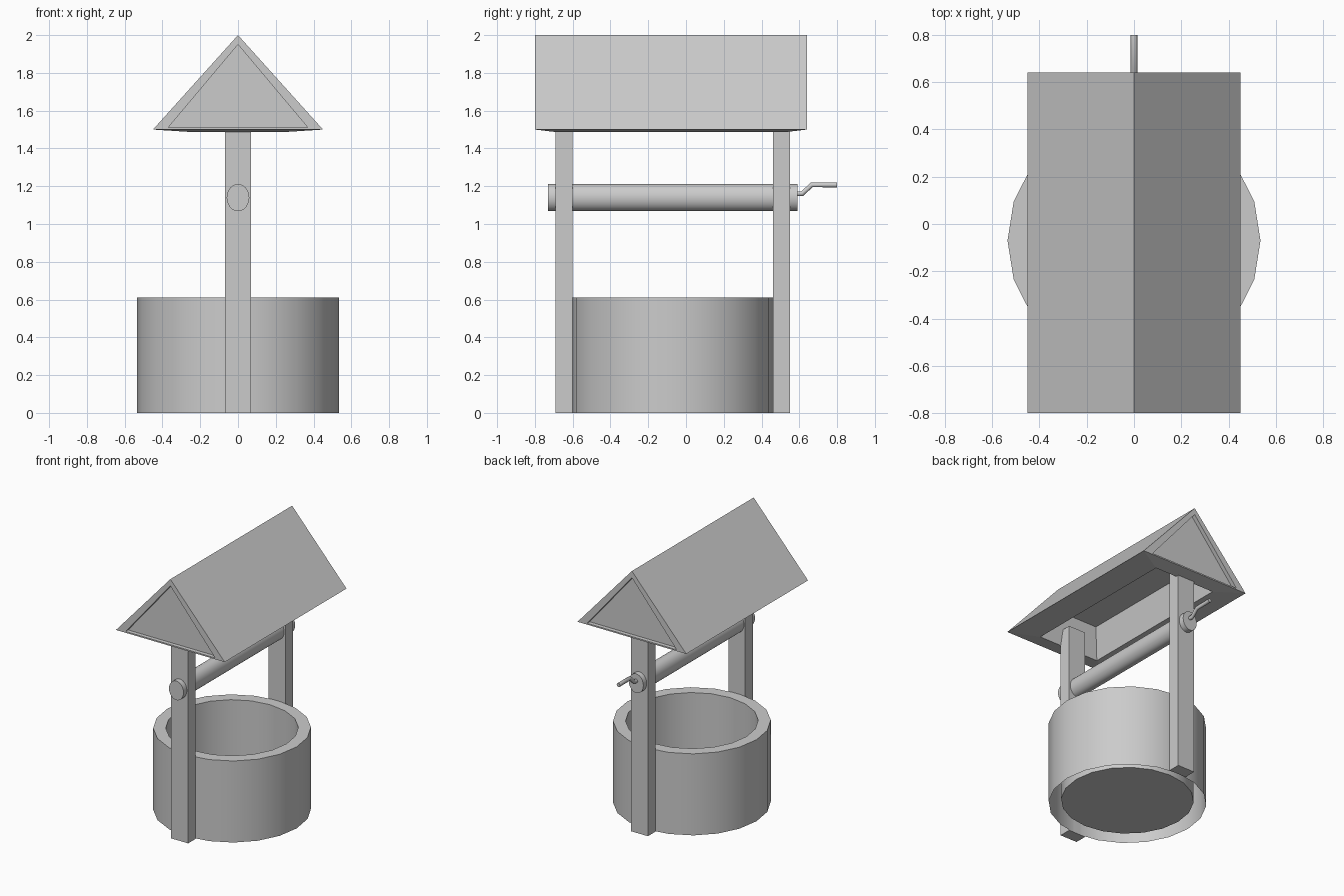
import bpy, bmesh, math

if "Cube" in bpy.data.objects:
    bpy.data.objects.remove(bpy.data.objects["Cube"])

CY = -0.07  # common centre of well and posts along y


def finish(name, bm, smooth=False):
    bmesh.ops.recalc_face_normals(bm, faces=bm.faces)
    me = bpy.data.meshes.new(name)
    bm.to_mesh(me)
    bm.free()
    ob = bpy.data.objects.new(name, me)
    bpy.context.collection.objects.link(ob)
    if smooth:
        bpy.ops.object.select_all(action='DESELECT')
        ob.select_set(True)
        bpy.context.view_layer.objects.active = ob
        bpy.ops.object.shade_smooth_by_angle(angle=math.radians(35))
    return ob


def bridge(bm, a, b):
    n = len(a)
    for i in range(n):
        j = (i + 1) % n
        bm.faces.new((a[i], a[j], b[j], b[i]))


def loop(bm, pts):
    return [bm.verts.new(p) for p in pts]


# Well basin: outer wall open at the base, rim, inner wall and raised floor
bm = bmesh.new()
rings = []
for r, z in [(0.535, 0), (0.535, 0.61), (0.45, 0.61), (0.45, 0.025)]:
    rings.append(loop(bm, [(r * math.cos(math.tau * i / 20),
                            CY + r * math.sin(math.tau * i / 20), z) for i in range(20)]))
for a, b in zip(rings, rings[1:]):
    bridge(bm, a, b)
bm.faces.new(rings[-1])
finish("well_basin", bm, smooth=True)

# Two upright posts
for name, y0, y1 in [("front_post", -0.69, -0.60), ("back_post", 0.46, 0.55)]:
    bm = bmesh.new()
    low, high = [loop(bm, [(-0.07, y0, z), (0.07, y0, z), (0.07, y1, z), (-0.07, y1, z)])
                 for z in (0, 1.6)]
    bridge(bm, low, high)
    bm.faces.new(low)
    bm.faces.new(high)
    finish(name, bm)

# Rope roller through both posts
bm = bmesh.new()
ends = [loop(bm, [(0.06 * math.cos(math.tau * i / 24), y,
                   1.14 + 0.072 * math.sin(math.tau * i / 24)) for i in range(24)])
        for y in (-0.73, 0.59)]
bridge(bm, *ends)
for e in ends:
    bm.faces.new(e)
finish("rope_roller", bm, smooth=True)

# Crank handle
cu = bpy.data.curves.new("crank_handle", 'CURVE')
cu.dimensions = '3D'
cu.bevel_depth = 0.015
cu.bevel_resolution = 1
cu.use_fill_caps = True
sp = cu.splines.new('POLY')
path = [(0.57, 1.16), (0.615, 1.16), (0.665, 1.207), (0.80, 1.207)]
sp.points.add(len(path) - 1)
for p, (y, z) in zip(sp.points, path):
    p.co = (0, y, z, 1)
bpy.context.collection.objects.link(bpy.data.objects.new("crank_handle", cu))

# Roof: slopes, recessed gables and hollowed underside
bm = bmesh.new()
gables = []
for y, inward in ((-0.80, 0.03), (0.64, -0.03)):
    outer = loop(bm, [(-0.45, y, 1.5), (0, y, 2.0), (0.45, y, 1.5)])
    rim = loop(bm, [(-0.37, y, 1.51), (0, y, 1.95), (0.37, y, 1.51)])
    panel = loop(bm, [(v.co.x, y + inward, v.co.z) for v in rim])
    bridge(bm, outer, rim)
    bridge(bm, rim, panel)
    bm.faces.new(panel)
    gables.append(outer)
f, b = gables
for i in range(2):
    bm.faces.new((f[i], f[i + 1], b[i + 1], b[i]))
eaves = [f[0], f[2], b[2], b[0]]
opening, ceiling = [loop(bm, [(-x, y0, z), (x, y0, z), (x, y1, z), (-x, y1, z)])
                    for x, y0, y1, z in ((0.25, -0.69, 0.53, 1.487),
                                         (0.20, -0.64, 0.48, 1.71))]
bridge(bm, eaves, opening)
bridge(bm, opening, ceiling)
bm.faces.new(ceiling)
finish("roof", bm)
